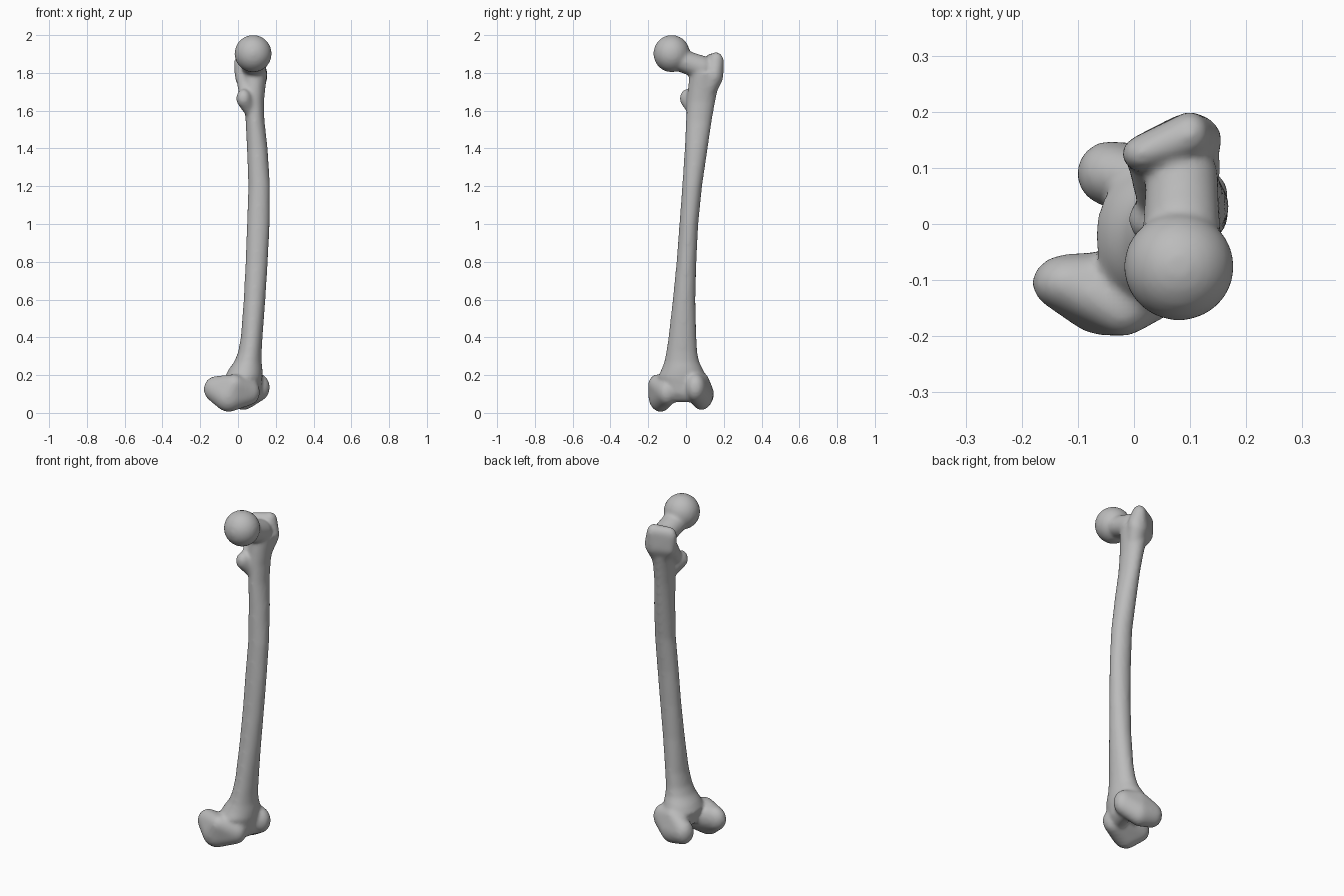
import bpy, bmesh, math
from mathutils import Vector

bone = bmesh.new()


def add_to_bone(part):
    """Merge a closed part into the bone."""
    bmesh.ops.recalc_face_normals(part, faces=part.faces[:])
    mesh = bpy.data.meshes.new("part")
    part.to_mesh(mesh)
    part.free()
    bone.from_mesh(mesh)
    bpy.data.meshes.remove(mesh)


def hull(*balls):
    """Convex skin around ellipsoids given as (centre, radii)."""
    part = bmesh.new()
    for centre, radii in balls:
        for i in range(1, 16):
            a = math.pi * i / 16
            for j in range(24):
                b = math.tau * j / 24
                unit = (math.sin(a) * math.cos(b), math.sin(a) * math.sin(b), math.cos(a))
                part.verts.new([c + r * u for c, r, u in zip(centre, radii, unit)])
    result = bmesh.ops.convex_hull(part, input=part.verts[:])
    loose = {v for v in result["geom_interior"] + result["geom_unused"]
             if isinstance(v, bmesh.types.BMVert)}
    bmesh.ops.delete(part, geom=list(loose), context='VERTS')
    add_to_bone(part)


def loft(rows, sides=32):
    """Elliptical tube through rows of (z, x min, x max, y min, y max)."""
    part = bmesh.new()
    rings = []
    for z, x0, x1, y0, y1 in rows:
        rings.append([part.verts.new(((x0 + x1) / 2 + (x1 - x0) / 2 * math.cos(math.tau * k / sides),
                                      (y0 + y1) / 2 + (y1 - y0) / 2 * math.sin(math.tau * k / sides), z))
                      for k in range(sides)])
    for a, b in zip(rings, rings[1:]):
        for k in range(sides):
            n = (k + 1) % sides
            part.faces.new((a[k], a[n], b[n], b[k]))
    part.faces.new(rings[0][::-1])
    part.faces.new(rings[-1])
    add_to_bone(part)


# Bowed shaft, flaring at the lower end
loft([(0.10, -0.04, 0.12, -0.12, 0.09),
      (0.19, -0.07, 0.13, -0.15, 0.105),
      (0.23, -0.05, 0.13, -0.13, 0.09),
      (0.27, -0.02, 0.125, -0.115, 0.07),
      (0.32, 0.00, 0.125, -0.105, 0.06),
      (0.40, 0.015, 0.13, -0.093, 0.055),
      (0.60, 0.03, 0.145, -0.07, 0.05),
      (0.80, 0.04, 0.158, -0.05, 0.055),
      (1.00, 0.047, 0.168, -0.035, 0.065),
      (1.20, 0.055, 0.17, -0.02, 0.085),
      (1.40, 0.047, 0.157, -0.007, 0.115),
      (1.55, 0.04, 0.14, 0.0, 0.137),
      (1.65, 0.03, 0.138, 0.005, 0.155),
      (1.72, 0.02, 0.145, 0.01, 0.17),
      (1.80, 0.02, 0.155, 0.02, 0.18)])

# Ball head and neck
hull(((0.08, -0.076, 1.902), (0.099, 0.097, 0.099)))
hull(((0.085, -0.04, 1.87), (0.07, 0.05, 0.06)),
     ((0.085, 0.09, 1.825), (0.065, 0.05, 0.065)))

# Large outer knob at the top
hull(((0.015, 0.125, 1.85), (0.037, 0.032, 0.05)),
     ((0.10, 0.16, 1.865), (0.035, 0.04, 0.045)),
     ((0.10, 0.15, 1.79), (0.057, 0.048, 0.07)),
     ((0.02, 0.125, 1.78), (0.037, 0.035, 0.05)),
     ((0.09, 0.10, 1.69), (0.045, 0.05, 0.05)))

# Crest running down to the small inner knob
hull(((0.022, 0.115, 1.79), (0.035, 0.035, 0.05)),
     ((0.035, 0.04, 1.69), (0.03, 0.035, 0.04)))
hull(((0.03, 0.008, 1.665), (0.04, 0.042, 0.05)),
     ((0.07, 0.05, 1.62), (0.035, 0.04, 0.07)))

# Inner condyle, reaching far back
hull(((-0.115, -0.105, 0.125), (0.067, 0.052, 0.07)),
     ((-0.05, -0.135, 0.088), (0.08, 0.064, 0.083)),
     ((-0.02, -0.148, 0.15), (0.055, 0.052, 0.055)),
     ((0.05, -0.10, 0.11), (0.067, 0.058, 0.072)))

# Outer condyle
hull(((-0.045, 0.09, 0.10), (0.057, 0.058, 0.07)),
     ((0.03, 0.082, 0.092), (0.07, 0.06, 0.077)),
     ((0.03, 0.08, 0.17), (0.05, 0.042, 0.045)),
     ((0.105, 0.05, 0.135), (0.064, 0.055, 0.075)))

# Kneecap groove joining the condyles at the front
hull(((0.05, -0.08, 0.13), (0.055, 0.05, 0.075)),
     ((0.08, 0.03, 0.13), (0.055, 0.05, 0.075)))

mesh = bpy.data.meshes.new("thigh_bone")
bone.to_mesh(mesh)
bone.free()
obj = bpy.data.objects.new("thigh_bone", mesh)
bpy.context.collection.objects.link(obj)

# Fuse the parts into one smooth skin
remesh = obj.modifiers.new("fuse", 'REMESH')
remesh.mode = 'VOXEL'
remesh.voxel_size = 0.009
remesh.use_smooth_shade = True
smooth = obj.modifiers.new("soften", 'SMOOTH')
smooth.factor = 0.5
smooth.iterations = 12

grey = bpy.data.materials.new("bone_grey")
grey.diffuse_color = (0.5, 0.5, 0.5, 1)
mesh.materials.append(grey)
